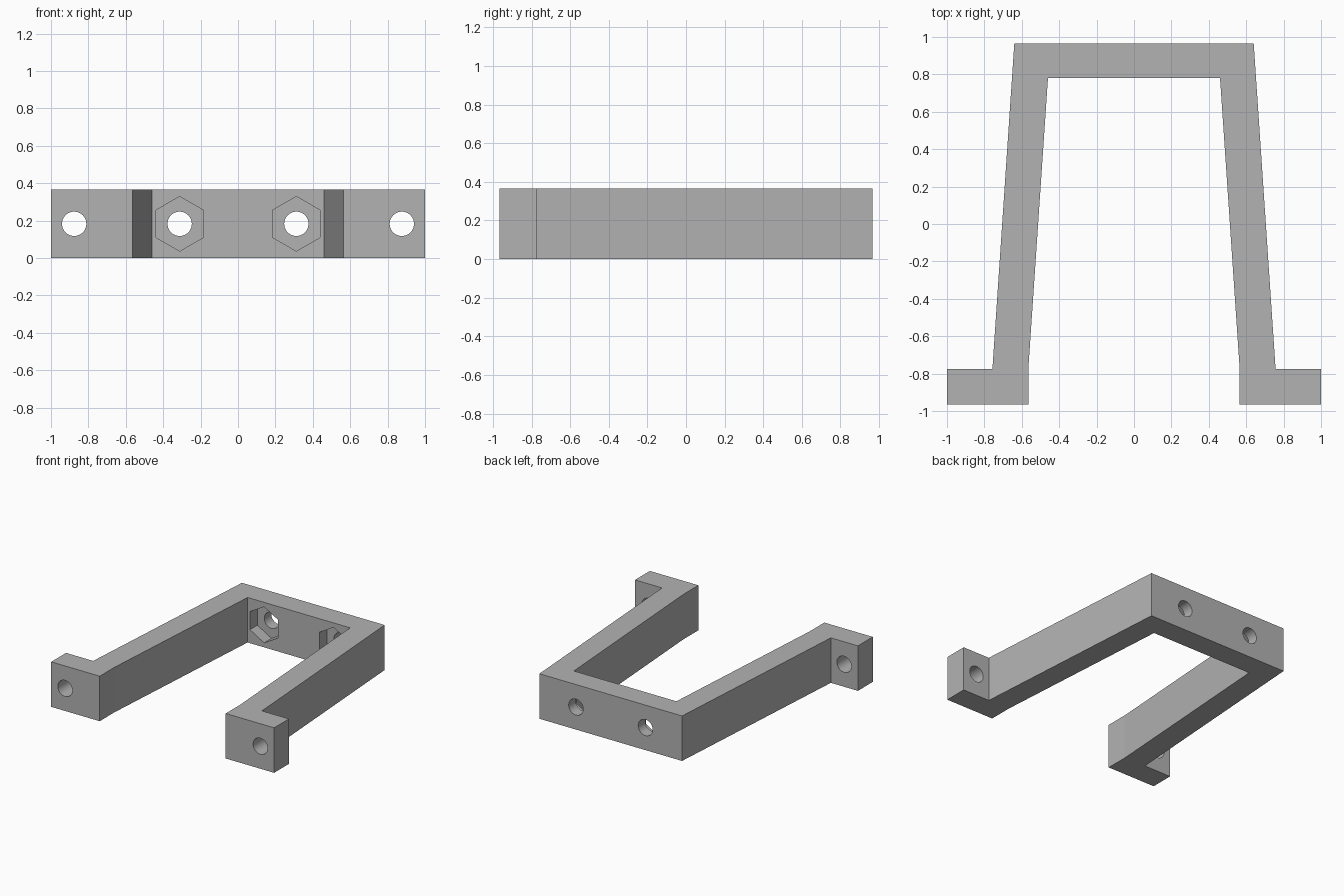
import bpy, bmesh
from math import pi

cube = bpy.data.objects.get("Cube")
if cube:
    bpy.data.objects.remove(cube, do_unlink=True)

HEIGHT = 0.365
MID = HEIGHT / 2
FRONT, BACK = -0.965, 0.965
FOOT_BACK, BRIDGE_FRONT = -0.775, 0.78

grey = bpy.data.materials.new("plain grey")
GREY = (0.45, 0.45, 0.45, 1)
grey.diffuse_color = GREY
grey.use_nodes = True
grey.node_tree.nodes["Principled BSDF"].inputs["Base Color"].default_value = GREY


def make_object(name, bm):
    bmesh.ops.recalc_face_normals(bm, faces=bm.faces)
    mesh = bpy.data.meshes.new(name)
    bm.to_mesh(mesh)
    bm.free()
    mesh.materials.append(grey)
    obj = bpy.data.objects.new(name, mesh)
    bpy.context.collection.objects.link(obj)
    return obj


def cutter(name, x, y0, y1, radius, sides, turn=0):
    """Prism lying along y, used to cut a hole or pocket."""
    bpy.ops.mesh.primitive_cylinder_add(
        vertices=sides, radius=radius, depth=y1 - y0,
        location=(x, (y0 + y1) / 2, MID), rotation=(pi / 2, turn, 0))
    obj = bpy.context.object
    obj.name = name
    obj.data.materials.append(grey)
    obj.hide_render = True
    return obj


# Bracket outline: left half from the bridge's outer corner, then mirrored
half = [(0.64, BACK), (0.757, FOOT_BACK), (1, FOOT_BACK), (1, FRONT),
        (0.565, FRONT), (0.565, FOOT_BACK), (0.46, BRIDGE_FRONT)]
outline = half + [(-x, y) for x, y in reversed(half)]
bm = bmesh.new()
base = bm.faces.new([bm.verts.new((x, y, 0)) for x, y in outline])
top = bmesh.ops.extrude_face_region(bm, geom=[base])
bmesh.ops.translate(bm, vec=(0, 0, HEIGHT),
                    verts=[v for v in top["geom"] if isinstance(v, bmesh.types.BMVert)])
bracket = make_object("bracket", bm)

# Screw holes in feet and bridge, with hexagonal nut pockets inside the bridge
cutters = []
for side, s in (("left", 1), ("right", -1)):
    cutters += [
        cutter(side + "_foot_hole", s * 0.876, FRONT - 0.1, FOOT_BACK + 0.1, 0.065, 48),
        cutter(side + "_bridge_hole", s * 0.312, BRIDGE_FRONT - 0.1, BACK + 0.1, 0.065, 48),
        cutter(side + "_nut_pocket", s * 0.312, BRIDGE_FRONT - 0.1, BRIDGE_FRONT + 0.095, 0.146, 6),
    ]
for c in cutters:
    mod = bracket.modifiers.new(c.name, "BOOLEAN")
    mod.operation = "DIFFERENCE"
    mod.solver = "EXACT"
    mod.object = c

# Apply the cuts and drop the cutters
bpy.ops.object.select_all(action="DESELECT")
bpy.context.view_layer.objects.active = bracket
bracket.select_set(True)
for name in [m.name for m in bracket.modifiers]:
    bpy.ops.object.modifier_apply(modifier=name)
for c in cutters:
    bpy.data.objects.remove(c, do_unlink=True)

# Smooth hole walls, crisp edges elsewhere
bpy.ops.object.shade_smooth_by_angle(angle=pi / 9)
for p in bracket.data.polygons:
    if p.area > 0.03:
        p.use_smooth = False
